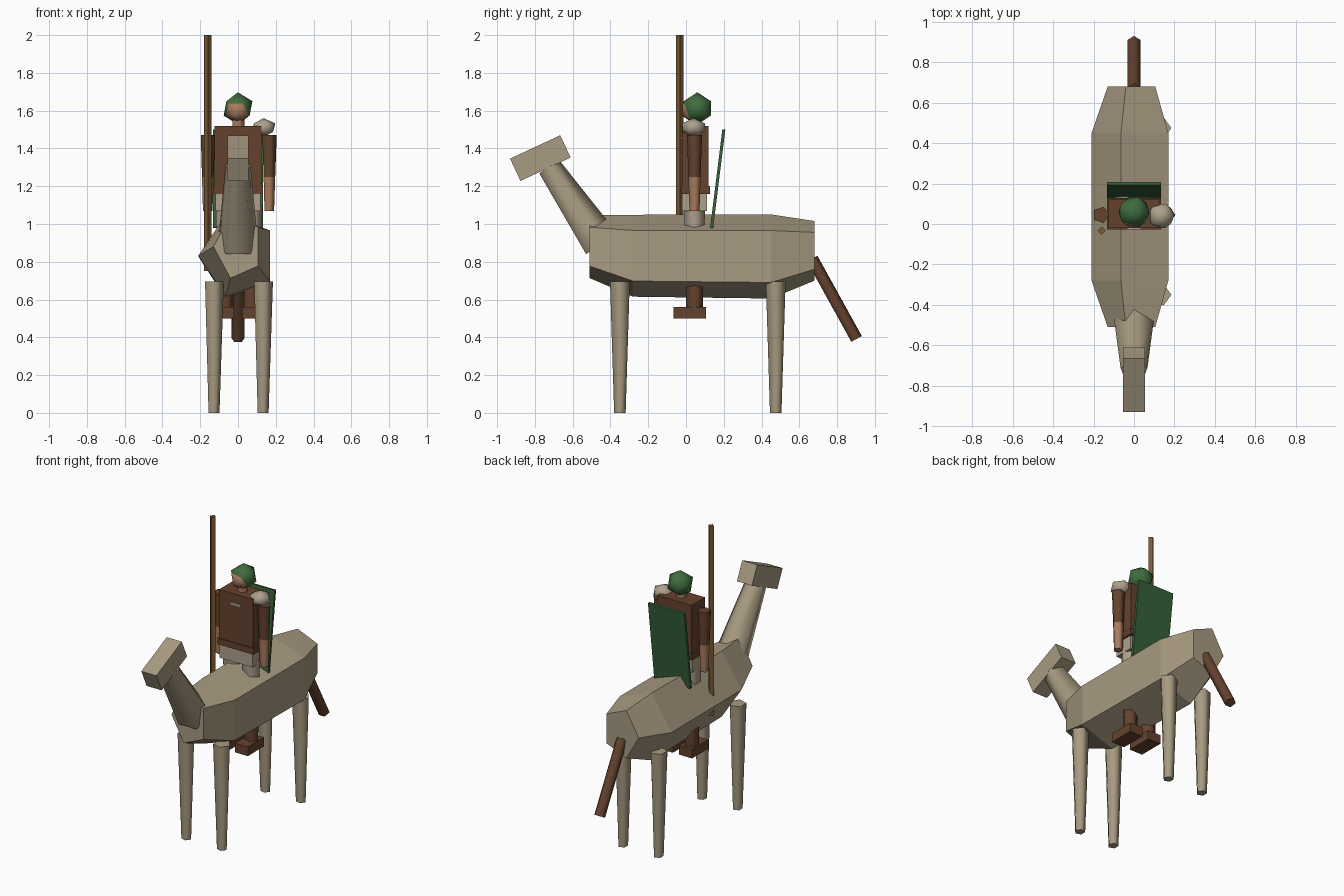
import bpy, bmesh, math
from mathutils import Vector, Matrix

if "Cube" in bpy.data.objects:
    bpy.data.objects.remove(bpy.data.objects["Cube"], do_unlink=True)


def material(name, rgb):
    m = bpy.data.materials.new(name)
    m.use_nodes = True
    m.diffuse_color = (*rgb, 1)
    m.node_tree.nodes["Principled BSDF"].inputs["Base Color"].default_value = (*rgb, 1)
    return m


HIDE = material("tan hide", (0.39, 0.325, 0.22))
LEATHER = material("brown leather", (0.13, 0.055, 0.027))
WOOD = material("pole wood", (0.20, 0.10, 0.035))
GREEN = material("helmet green", (0.05, 0.15, 0.05))
SHIELD = material("shield green", (0.037, 0.12, 0.042))
SKIN = material("skin", (0.40, 0.20, 0.11))
CLOTH = material("pale cloth", (0.42, 0.355, 0.265))


def finish(name, bm, mat, smooth):
    bmesh.ops.recalc_face_normals(bm, faces=bm.faces[:])
    mesh = bpy.data.meshes.new(name)
    bm.to_mesh(mesh)
    bm.free()
    mesh.materials.append(mat)
    ob = bpy.data.objects.new(name, mesh)
    bpy.context.collection.objects.link(ob)
    if smooth:
        bpy.ops.object.select_all(action='DESELECT')
        ob.select_set(True)
        bpy.context.view_layer.objects.active = ob
        bpy.ops.object.shade_smooth_by_angle(angle=math.radians(80))
    return ob


def loft(name, rings, mat, smooth=True):
    """Skin equal-sized rings of points and cap both ends."""
    bm = bmesh.new()
    loops = [[bm.verts.new(p) for p in ring] for ring in rings]
    n = len(loops[0])
    for a, b in zip(loops, loops[1:]):
        for i in range(n):
            j = (i + 1) % n
            bm.faces.new((a[i], a[j], b[j], b[i]))
    bm.faces.new(loops[0][::-1])
    bm.faces.new(loops[-1])
    return finish(name, bm, mat, smooth)


def tube(name, a, b, ra, rb, mat, sides=5, phase=0.0, smooth=True):
    """Tapered prism between two points lying in a plane of constant x."""
    a, b = Vector(a), Vector(b)
    u = Vector((1, 0, 0))
    v = (b - a).normalized().cross(u)

    def ring(c, r):
        angles = [math.radians(phase + 360 * i / sides) for i in range(sides)]
        return [c + r * (math.cos(t) * u + math.sin(t) * v) for t in angles]
    return loft(name, [ring(a, ra), ring(b, rb)], mat, smooth)


def box(name, center, size, mat, tilt=0.0):
    bm = bmesh.new()
    bmesh.ops.create_cube(bm, size=1, matrix=Matrix.Translation(center)
                          @ Matrix.Rotation(math.radians(tilt), 4, 'X')
                          @ Matrix.Diagonal((*size, 1)))
    return finish(name, bm, mat, False)


def ball(name, center, r, mat, squash=1.0):
    bm = bmesh.new()
    bmesh.ops.create_icosphere(bm, subdivisions=1, radius=r,
                               matrix=Matrix.Translation(center)
                               @ Matrix.Diagonal((1, 1, squash, 1)))
    return finish(name, bm, mat, True)


# Mount body: five-sided barrel narrowing at both ends (y, centre z, rx, rz)
barrel = [(-0.51, 0.88, 0.13, 0.175), (-0.28, 0.832, 0.21, 0.228),
          (0.45, 0.828, 0.21, 0.234), (0.68, 0.858, 0.13, 0.166)]
turns = [math.pi + math.tau * i / 5 for i in range(5)]
loft("mount_body", [[(rx * math.cos(t), y, z + rz * math.sin(t)) for t in turns]
                    for y, z, rx, rz in barrel], HIDE, smooth=False)

# Mount neck, head, tail
tube("mount_neck", (0, -0.455, 0.89), (0, -0.73, 1.30), 0.11, 0.07, HIDE, phase=90)
box("mount_head", (0, -0.771, 1.349), (0.11, 0.293, 0.13), HIDE, tilt=25)
tube("mount_tail", (0, 0.665, 0.815), (0, 0.90, 0.39), 0.035, 0.035, LEATHER, phase=-90)

# Mount legs
for end, y in (("front", -0.35), ("rear", 0.475)):
    for side, s in (("left", 1), ("right", -1)):
        tube(f"mount_{end}_{side}_leg", (0.13 * s, y, 0), (0.13 * s, y, 0.695),
             0.032, 0.055, HIDE)

# Rider torso
box("tunic", (0, 0.05, 1.34), (0.25, 0.14, 0.36), LEATHER)
box("belt", (0, 0.05, 1.18), (0.265, 0.155, 0.04), LEATHER)
box("hips", (0, 0.045, 1.12), (0.24, 0.13, 0.10), CLOTH)
box("collar_clasp", (0, -0.022, 1.455), (0.07, 0.008, 0.014), CLOTH)

# Rider head
tube("neck", (0, 0.05, 1.50), (0, 0.05, 1.57), 0.035, 0.035, SKIN)
ball("head", (0, 0.04, 1.603), 0.07, SKIN)
ball("helmet", (0, 0.06, 1.612), 0.085, GREEN)

# Rider limbs
for side, s in (("left", 1), ("right", -1)):
    x = 0.163 * s
    tube(f"{side}_sleeve", (x, 0.045, 1.25), (x, 0.045, 1.47), 0.034, 0.042, LEATHER)
    tube(f"{side}_forearm", (x, 0.045, 1.07), (x, 0.045, 1.25), 0.028, 0.034, SKIN)
    x = 0.07 * s
    tube(f"{side}_thigh", (x, 0.045, 0.78), (x, 0.045, 1.10), 0.048, 0.06, CLOTH)
    tube(f"{side}_boot", (x, 0.045, 0.55), (x, 0.045, 0.78), 0.046, 0.048, LEATHER)
    box(f"{side}_foot", (x, 0.02, 0.53), (0.095, 0.17, 0.06), LEATHER)

# Single shoulder guard
ball("shoulder_guard", (0.135, 0.04, 1.51), 0.07, CLOTH, squash=0.72)

# Lance and back shield
tube("lance", (-0.16, -0.033, 0.75), (-0.16, -0.033, 2.0), 0.02, 0.02, WOOD,
     sides=4, smooth=False)
box("back_shield", (0, 0.168, 1.24), (0.265, 0.016, 0.525), SHIELD, tilt=-7.1)
